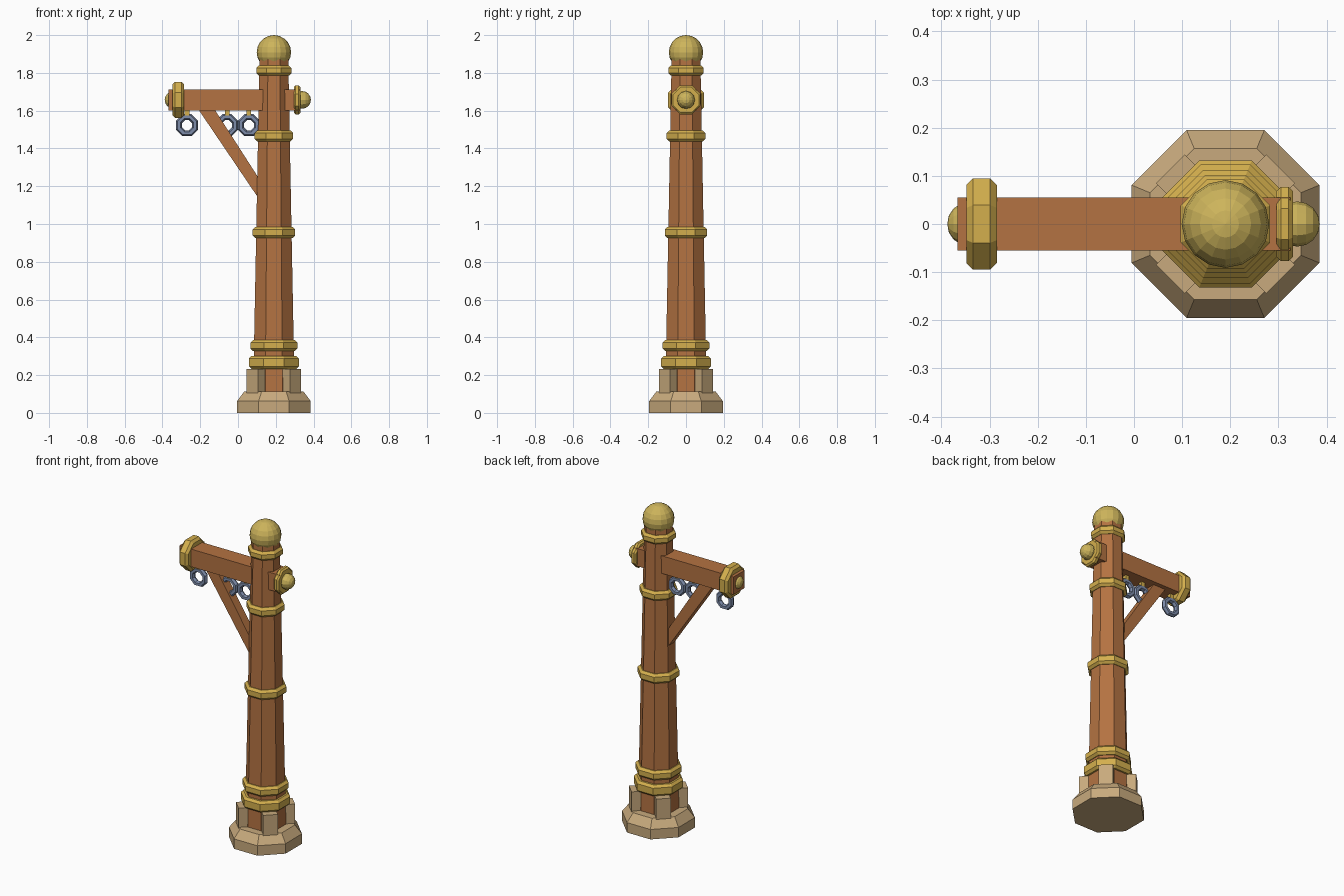
import bpy, bmesh, math
from mathutils import Matrix, Vector

if "Cube" in bpy.data.objects:
    bpy.data.objects.remove(bpy.data.objects["Cube"])

PX = 0.19  # post axis


def material(name, rgb):
    m = bpy.data.materials.new(name)
    m.diffuse_color = (*rgb, 1)
    m.use_nodes = True
    m.node_tree.nodes["Principled BSDF"].inputs["Base Color"].default_value = m.diffuse_color
    return m


WOOD = material("wood", (0.456, 0.171, 0.054))
STONE = material("stone", (0.578, 0.402, 0.205))
GOLD = material("gold", (0.658, 0.429, 0.075))
BRASS = material("brass", (0.61, 0.456, 0.105))
STEEL = material("steel", (0.205, 0.262, 0.402))


def finish(name, bm, mat, matrix=Matrix()):
    bmesh.ops.recalc_face_normals(bm, faces=bm.faces)
    me = bpy.data.meshes.new(name)
    bm.to_mesh(me)
    bm.free()
    me.materials.append(mat)
    ob = bpy.data.objects.new(name, me)
    ob.matrix_world = matrix
    bpy.context.collection.objects.link(ob)
    return ob


def octagon(name, profile, mat, matrix):
    """Closed eight-sided solid from (height, half width across flats) pairs."""
    bm = bmesh.new()
    k = 1 / math.cos(math.pi / 8)
    loops = []
    for z, r in profile:
        angles = [(i + 0.5) * math.pi / 4 for i in range(8)]
        loops.append([bm.verts.new((r * k * math.cos(a), r * k * math.sin(a), z)) for a in angles])
    for a, b in zip(loops, loops[1:]):
        for i in range(8):
            j = (i + 1) % 8
            bm.faces.new((a[i], a[j], b[j], b[i]))
    bm.faces.new(loops[0])
    bm.faces.new(loops[-1])
    return finish(name, bm, mat, matrix)


def band(name, lo, hi, r, matrix, c=0.014):
    return octagon(name, [(lo, r - c), (lo + c, r), (hi - c, r), (hi, r - c)], GOLD, matrix)


def box(name, lo, hi, mat, matrix=Matrix()):
    bm = bmesh.new()
    bmesh.ops.create_cube(bm, size=1)
    lo, hi = Vector(lo), Vector(hi)
    for v in bm.verts:
        v.co = (lo + hi) / 2 + v.co * (hi - lo)
    return finish(name, bm, mat, matrix)


def ball(name, r, matrix, segs=16, rings=10):
    bm = bmesh.new()
    bmesh.ops.create_uvsphere(bm, u_segments=segs, v_segments=rings, radius=r)
    return finish(name, bm, BRASS, matrix)


post = Matrix.Translation((PX, 0, 0))

# Stone foot with four diagonal buttress blocks
octagon("stone_foot", [(0, 0.195), (0.062, 0.195), (0.113, 0.157)], STONE, post)
for i in range(4):
    turn = post @ Matrix.Rotation(math.pi / 4 + i * math.pi / 2, 4, 'Z')
    box("foot_block", (0.06, -0.042, 0.1), (0.162, 0.042, 0.233), STONE, turn)

# Tapered post, its bands and the ball on top
octagon("post_shaft", [(0.1, 0.110), (1.88, 0.076)], WOOD, post)
for lo, hi, r in [(0.232, 0.302, 0.132), (0.327, 0.386, 0.124), (0.925, 0.985, 0.112),
                  (1.437, 1.495, 0.102), (1.785, 1.84, 0.093)]:
    band("post_band", lo, hi, r, post)
ball("top_ball", 0.091, post @ Matrix.Translation((0, 0, 1.909)))

# Cross beam with banded ends and knobs
box("beam", (-0.367, -0.055, 1.602), (0.325, 0.055, 1.712), WOOD)
along = Matrix.Translation((0, 0, 1.657)) @ Matrix.Rotation(math.pi / 2, 4, 'Y')
band("beam_end_band", -0.348, -0.285, 0.095, along)
band("beam_cap", 0.296, 0.33, 0.077, along, 0.009)
ball("beam_end_knob", 0.046, along @ Matrix.Translation((0, 0, -0.342)), 12, 8)
ball("beam_cap_knob", 0.047, along @ Matrix.Translation((0, 0, 0.339)), 12, 8)

# Slanted brace, extruded through its thickness
bm = bmesh.new()
outline = [(-0.212, 1.61), (-0.126, 1.61), (0.15, 1.18), (0.15, 1.075)]
face = bm.faces.new([bm.verts.new((x, -0.028, z)) for x, z in outline])
ext = bmesh.ops.extrude_face_region(bm, geom=[face])
bmesh.ops.translate(bm, vec=(0, 0.056, 0),
                    verts=[g for g in ext["geom"] if isinstance(g, bmesh.types.BMVert)])
finish("brace", bm, WOOD)


# Hanging rings and their hooks
def hanging_ring(x, z, major=0.046, minor=0.017, n=8, m=6):
    bm = bmesh.new()
    grid = []
    for i in range(n):
        a = (i + 0.5) * 2 * math.pi / n
        row = []
        for j in range(m):
            b = j * 2 * math.pi / m
            r = major + minor * math.cos(b)
            row.append(bm.verts.new((r * math.cos(a), minor * math.sin(b), r * math.sin(a))))
        grid.append(row)
    for i in range(n):
        for j in range(m):
            p, q = grid[i], grid[(i + 1) % n]
            bm.faces.new((p[j], q[j], q[(j + 1) % m], p[(j + 1) % m]))
    finish("hanging_ring", bm, STEEL, Matrix.Translation((x, 0, z)))


for x in (-0.27, -0.058, 0.058):
    hanging_ring(x, 1.523)
    box("ring_hook", (x - 0.012, -0.012, 1.565), (x + 0.012, 0.012, 1.61), GOLD)
